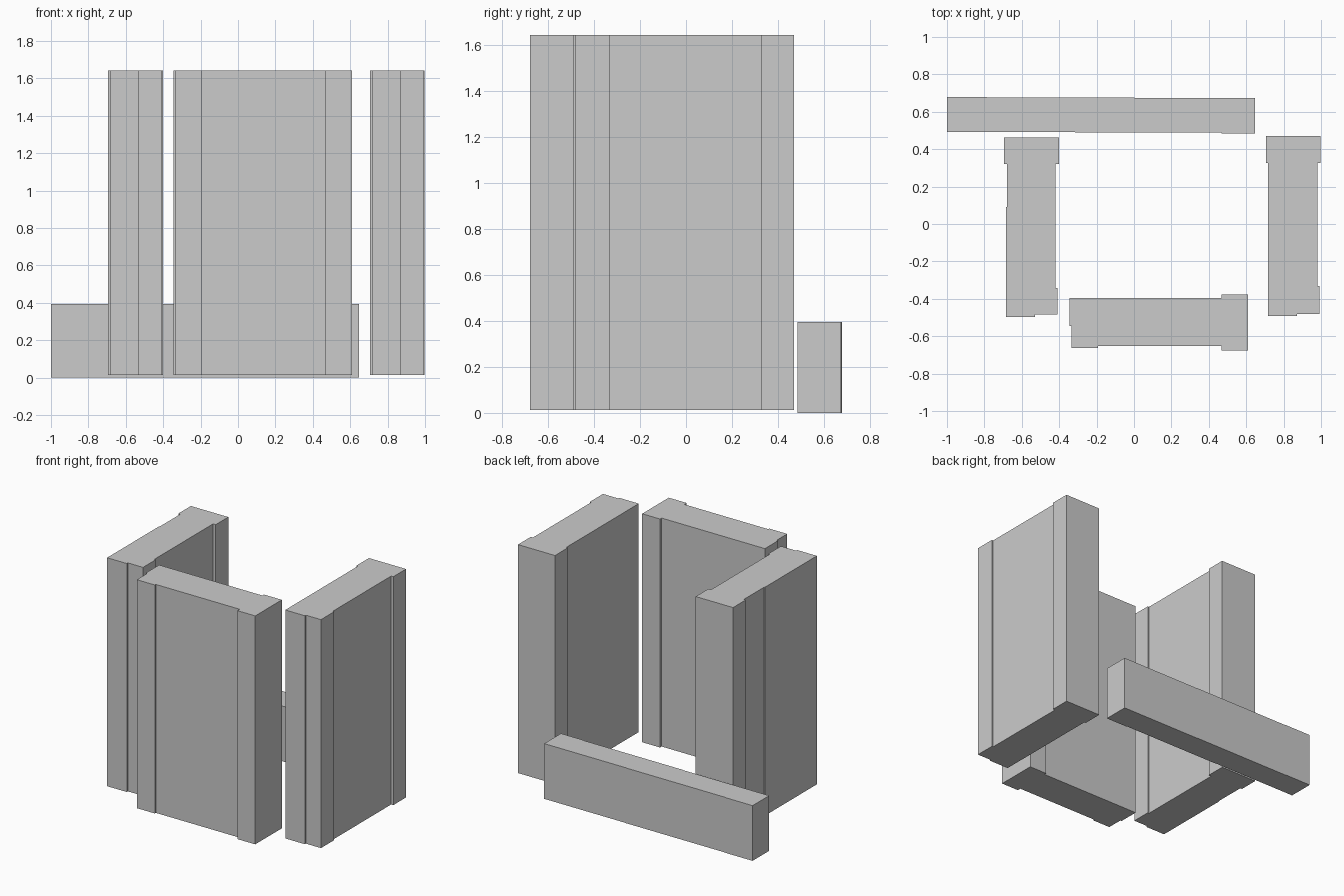
import bpy, bmesh


def prism(name, profile, z0, z1):
    """Extrude a floor-plan outline from z0 up to z1."""
    bm = bmesh.new()
    base = bm.faces.new([bm.verts.new((x, y, z0)) for x, y in profile])
    ext = bmesh.ops.extrude_face_region(bm, geom=[base], use_keep_orig=True)
    top = [v for v in ext["geom"] if isinstance(v, bmesh.types.BMVert)]
    bmesh.ops.translate(bm, verts=top, vec=(0, 0, z1 - z0))
    bmesh.ops.recalc_face_normals(bm, faces=bm.faces)
    mesh = bpy.data.meshes.new(name)
    bm.to_mesh(mesh)
    bm.free()
    obj = bpy.data.objects.new(name, mesh)
    bpy.context.collection.objects.link(obj)
    return obj


WALL_Z = (0.013, 1.643)

# Left wall: wide rear pilaster, shallow steps at the front corners
prism("left_wall", [
    (-0.695, 0.462), (-0.695, 0.32), (-0.68, 0.32), (-0.68, 0.09),
    (-0.685, 0.09), (-0.685, -0.497), (-0.53, -0.497), (-0.53, -0.485),
    (-0.41, -0.485), (-0.41, -0.342), (-0.421, -0.342), (-0.421, 0.32),
    (-0.40, 0.32), (-0.40, 0.462)], *WALL_Z)

# Right wall
prism("right_wall", [
    (0.705, 0.47), (0.705, 0.327), (0.717, 0.327), (0.717, -0.491),
    (0.872, -0.491), (0.872, -0.48), (0.991, -0.48), (0.991, -0.332),
    (0.98, -0.332), (0.98, 0.327), (0.997, 0.327), (0.997, 0.47)], *WALL_Z)

# Front wall: wide pilaster at the right end
prism("front_wall", [
    (-0.346, -0.395), (-0.346, -0.545), (-0.335, -0.545), (-0.335, -0.662),
    (-0.193, -0.662), (-0.193, -0.651), (0.469, -0.651), (0.469, -0.677),
    (0.61, -0.677), (0.61, -0.377), (0.469, -0.377), (0.469, -0.395)], *WALL_Z)

# Low rear wall, very slightly skewed
prism("low_rear_wall", [
    (-1.0, 0.491), (-0.315, 0.491), (-0.315, 0.488), (0.469, 0.488),
    (0.469, 0.484), (0.648, 0.484), (0.648, 0.673), (0.003, 0.673),
    (0.003, 0.675), (-0.785, 0.675), (-0.785, 0.678), (-1.0, 0.678)], 0.0, 0.394)
